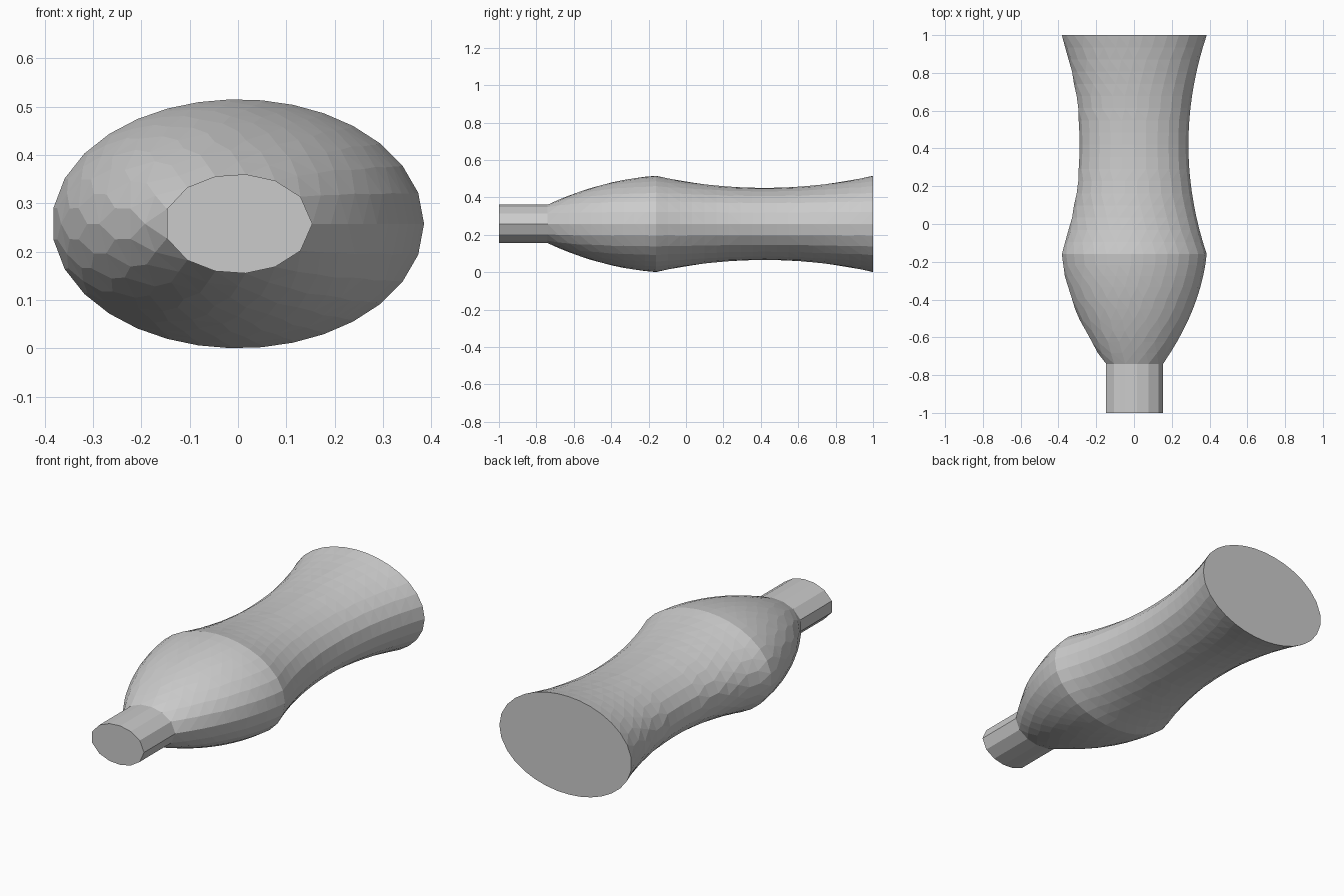
import bpy
import bmesh
from math import sin, cos, pi, ceil, hypot

if "Cube" in bpy.data.objects:
    bpy.data.objects.remove(bpy.data.objects["Cube"])

RATIO = 0.669          # height / width of the oval section
CENTRE_Z = 0.258
SIDES_PER_RADIUS = 80.5


def oval_angles(count):
    """Angles giving evenly spaced points along the oval, starting at +x."""
    steps = 720
    lengths = [0.0]
    for i in range(steps):
        a, b = 2 * pi * i / steps, 2 * pi * (i + 1) / steps
        lengths.append(lengths[-1] + hypot(cos(b) - cos(a), RATIO * (sin(b) - sin(a))))
    angles, j = [], 0
    for k in range(count):
        target = lengths[-1] * k / count
        while lengths[j + 1] < target:
            j += 1
        f = (target - lengths[j]) / (lengths[j + 1] - lengths[j])
        angles.append(2 * pi * (j + f) / steps)
    return angles


def add_ring(bm, y, r):
    return [bm.verts.new((r * cos(a), y, CENTRE_Z + r * RATIO * sin(a)))
            for a in oval_angles(ceil(r * SIDES_PER_RADIUS))]


def bridge(bm, lower, upper):
    """Triangle strip between rings whose side counts may differ."""
    n, m, i, j = len(lower), len(upper), 0, 0
    while i < n or j < m:
        a, b = lower[i % n], upper[j % m]
        if j == m or (i < n and (i + 1) * m <= (j + 1) * n):
            i += 1
            bm.faces.new((a, b, lower[i % n]))
        else:
            j += 1
            bm.faces.new((a, b, upper[j % m]))


# Profile: straight stem, bulging bulb, waisted body
profile = [(-1.0, 0.154), (-0.74, 0.154)]
for k in range(1, 11):
    t = k / 10
    profile.append((-0.74 + 0.58 * t, 0.154 + 0.231 * t + 0.17 * t * (1 - t)))
for k in range(1, 19):
    t = k / 18
    profile.append((-0.16 + 1.16 * t, 0.385 - 0.388 * t * (1 - t)))

# Solid of oval rings with flat end caps
bm = bmesh.new()
rings = [add_ring(bm, y, r) for y, r in profile]
for lower, upper in zip(rings, rings[1:]):
    bridge(bm, lower, upper)
bm.faces.new(rings[0])
bm.faces.new(rings[-1])
bmesh.ops.recalc_face_normals(bm, faces=bm.faces)
mesh = bpy.data.meshes.new("waisted_body")
bm.to_mesh(mesh)
bm.free()
bpy.context.collection.objects.link(bpy.data.objects.new("waisted_body", mesh))
